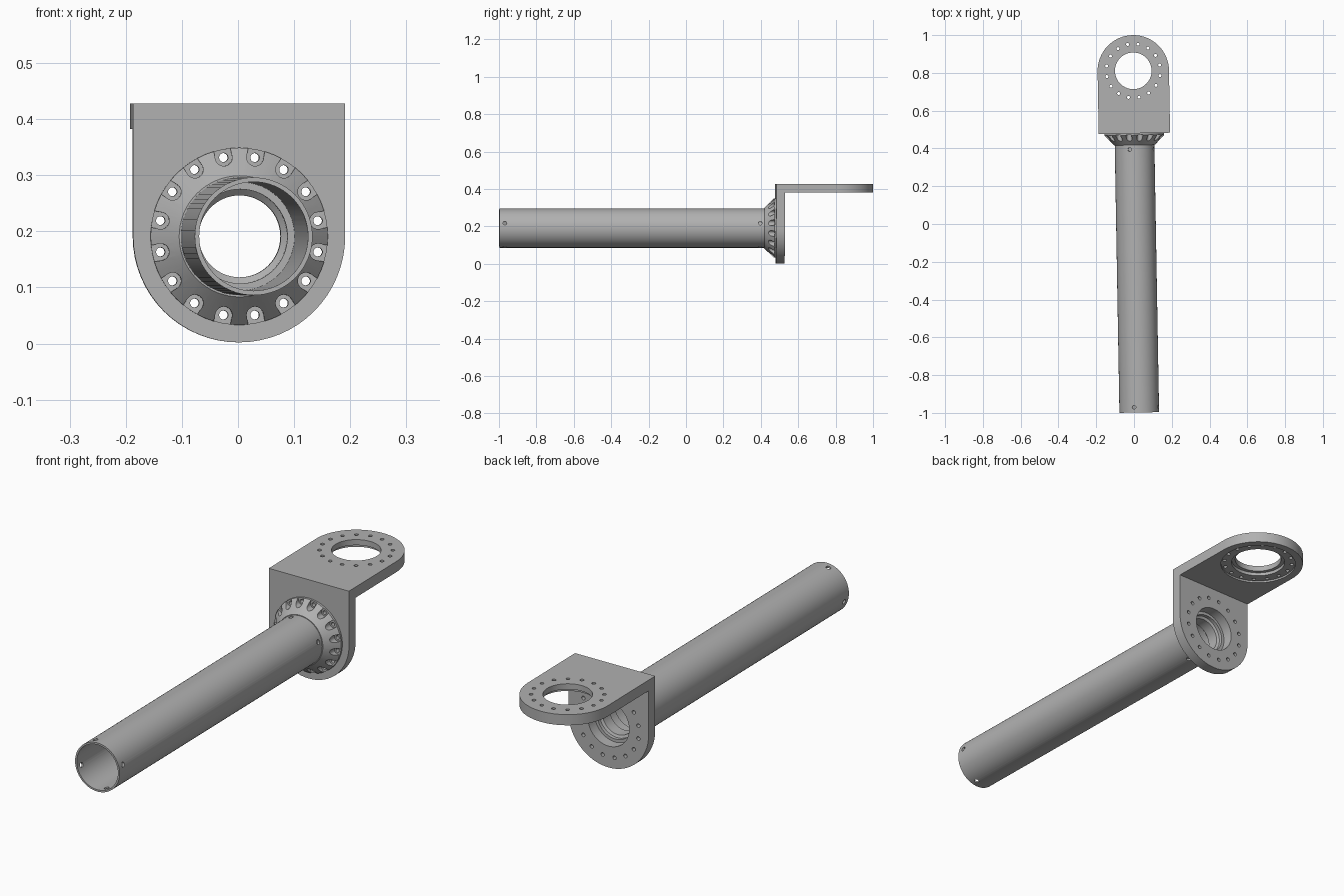
import bpy, bmesh
from math import radians, pi, cos, sin
from mathutils import Matrix, Vector

cube = bpy.data.objects.get("Cube")
if cube:
    bpy.data.objects.remove(cube, do_unlink=True)

grey = bpy.data.materials.new("steel grey")
grey.use_nodes = True
COLOUR = (0.44, 0.44, 0.44, 1)
grey.diffuse_color = COLOUR
grey.node_tree.nodes["Principled BSDF"].inputs["Base Color"].default_value = COLOUR

# Overall dimensions
AXIS_Z, HALF_W, THICK, TOP = 0.191, 0.189, 0.046, 0.428
FACE_Y, RING_Y = 0.48, 0.811
BORE, BOLT_RING, BOLT_R, BOLTS = 0.097, 0.143, 0.008, 16

turn = Matrix.Translation((0.0104, 0, 0)) @ Matrix.Rotation(radians(1), 4, 'Z')
along_y = Matrix.Translation((0, 0, AXIS_Z)) @ Matrix.Rotation(-pi / 2, 4, 'X')
flat = Matrix.Translation((0, RING_Y, TOP - THICK))
upright = along_y @ Matrix.Translation((0, 0, FACE_Y))


def prism(bm, outline, depth, matrix):
    """Extrude an outline upward from its own plane."""
    face = bm.faces.new([bm.verts.new(matrix @ Vector((x, y, 0))) for x, y in outline])
    lift = matrix.to_3x3() @ Vector((0, 0, depth))
    new = bmesh.ops.extrude_face_region(bm, geom=[face], use_keep_orig=True)["geom"]
    bmesh.ops.translate(bm, vec=lift, verts=[v for v in new if isinstance(v, bmesh.types.BMVert)])


def u_shape(bm, radius, length, depth, matrix, steps=32):
    arc = [(radius * cos(pi * i / steps), radius * sin(pi * i / steps)) for i in range(steps + 1)]
    prism(bm, arc + [(-radius, -length), (radius, -length)], depth, matrix)


def cylinder(bm, radius, low, high, matrix, steps=64):
    ring = [(radius * cos(2 * pi * i / steps), radius * sin(2 * pi * i / steps)) for i in range(steps)]
    prism(bm, ring, high - low, matrix @ Matrix.Translation((0, 0, low)))


def lathe(bm, profile, matrix, steps=64):
    """Spin a closed (radius, height) profile around the local z axis."""
    rings = [[bm.verts.new(matrix @ Matrix.Rotation(2 * pi * i / steps, 4, 'Z') @ Vector((r, 0, h)))
              for r, h in profile] for i in range(steps)]
    for a, b in zip(rings, rings[1:] + rings[:1]):
        for j in range(len(profile)):
            bm.faces.new((a[j - 1], b[j - 1], b[j], a[j]))


def around(count, offset):
    return [Matrix.Rotation(2 * pi * i / count + offset, 4, 'Z') for i in range(count)]


def bolt_holes(bm, low, high, matrix):
    for spin in around(BOLTS, pi / BOLTS):
        cylinder(bm, BOLT_R, low, high, matrix @ spin @ Matrix.Translation((BOLT_RING, 0, 0)), 16)


def make(name, build):
    bm = bmesh.new()
    build(bm)
    bmesh.ops.recalc_face_normals(bm, faces=bm.faces)
    mesh = bpy.data.meshes.new(name)
    bm.to_mesh(mesh)
    bm.free()
    obj = bpy.data.objects.new(name, mesh)
    bpy.context.collection.objects.link(obj)
    obj.matrix_world = turn
    mesh.materials.append(grey)
    return obj


def combine(obj, build, operation='DIFFERENCE'):
    """Boolean a temporary shape into an object and apply it."""
    tool = make("cutter", build)
    tool.hide_render = True
    mod = obj.modifiers.new("cut", 'BOOLEAN')
    mod.operation, mod.solver, mod.object = operation, 'EXACT', tool
    bpy.context.view_layer.update()
    result = bpy.data.meshes.new_from_object(obj.evaluated_get(bpy.context.evaluated_depsgraph_get()))
    obj.modifiers.clear()
    obj.data = result
    bpy.data.objects.remove(tool, do_unlink=True)


def finish(obj):
    obj.data.shade_smooth()
    obj.data.set_sharp_from_angle(angle=radians(30))


# Bracket: two round-ended plates joined in an L
bracket = make("bracket", lambda bm: u_shape(bm, HALF_W, RING_Y - FACE_Y, THICK, flat))
combine(bracket, lambda bm: u_shape(bm, HALF_W, TOP - AXIS_Z, THICK, upright), 'UNION')
for frame in (flat, upright):
    combine(bracket, lambda bm: cylinder(bm, BORE, -0.02, THICK + 0.02, frame))
    combine(bracket, lambda bm: bolt_holes(bm, -0.02, THICK + 0.02, frame))
# Shallow seats under the top plate
combine(bracket, lambda bm: cylinder(bm, 0.157, -0.02, 0.008, flat))
combine(bracket, lambda bm: cylinder(bm, 0.112, -0.02, 0.022, flat))
finish(bracket)

# Flange: cone with an inner sleeve, bolt pockets and holes
flange_profile = [(0.158, FACE_Y), (0.158, 0.47), (0.108, 0.418), (0.0968, 0.418), (0.0968, 0.36),
                  (0.084, 0.36), (0.084, 0.4), (0.073, 0.41), (0.073, 0.46), (0.084, 0.465), (0.084, FACE_Y)]
flange = make("flange", lambda bm: lathe(bm, flange_profile, along_y))


def pockets(bm):
    for spin in around(BOLTS, pi / BOLTS):
        place = Matrix.Translation((BOLT_RING, 0, 0.4)) @ Matrix.Rotation(pi / 2, 4, 'Z')
        u_shape(bm, 0.015, 0.03, 0.072, along_y @ spin @ place, 12)


combine(flange, pockets)
combine(flange, lambda bm: bolt_holes(bm, 0.4, 0.5, along_y))
finish(flange)

# Tube with four screw holes at each end
tube_profile = [(0.105, -0.998), (0.105, 0.418), (0.097, 0.418), (0.097, -0.998)]
tube = make("tube", lambda bm: lathe(bm, tube_profile, along_y))


def screw_holes(bm):
    for y in (-0.97, 0.395):
        for spin in around(4, radians(75)):
            side = Matrix.Translation((0, 0, y)) @ spin @ Matrix.Rotation(pi / 2, 4, 'Y')
            cylinder(bm, 0.01, 0.085, 0.12, along_y @ side, 16)


combine(tube, screw_holes)
finish(tube)
